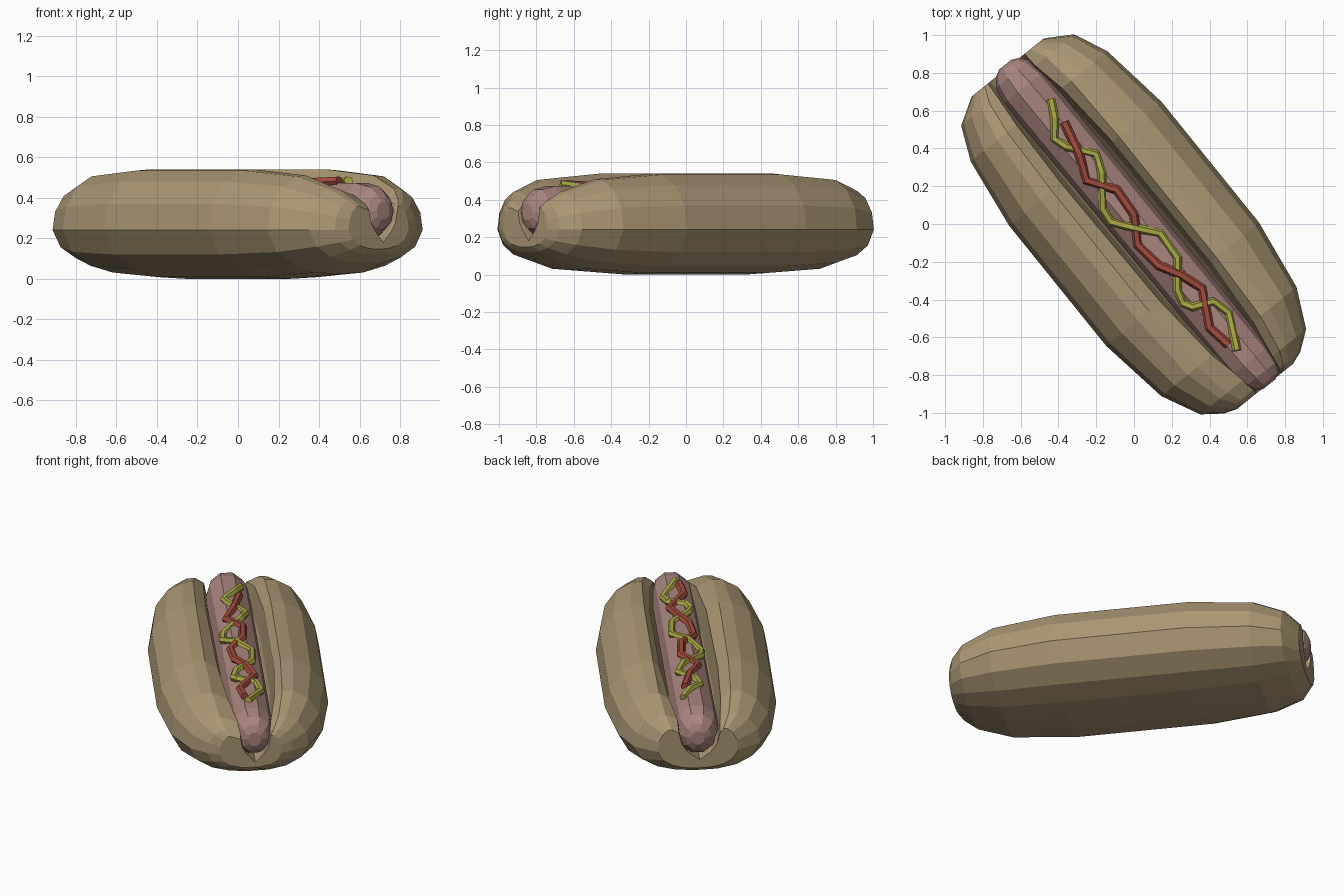
import bpy, bmesh, math

if "Cube" in bpy.data.objects:
    bpy.data.objects.remove(bpy.data.objects["Cube"])

D = (0.628, -0.778)   # long axis of the hot dog
N = (0.778, 0.628)    # sideways axis


def place(u, v, z):
    return (u * D[0] + v * N[0], u * D[1] + v * N[1], z)


def colour(ob, name, rgb):
    mat = bpy.data.materials.new(name)
    mat.diffuse_color = (*rgb, 1)
    mat.use_nodes = True
    mat.node_tree.nodes["Principled BSDF"].inputs["Base Color"].default_value = mat.diffuse_color
    ob.data.materials.append(mat)


def loft(name, rings, rgb):
    bm = bmesh.new()
    vs = [[bm.verts.new(place(*p)) for p in ring] for ring in rings]
    n = len(vs[0])
    for a, b in zip(vs, vs[1:]):
        for i in range(n):
            j = (i + 1) % n
            bm.faces.new((a[i], a[j], b[j], b[i]))
    bm.faces.new(vs[0])
    bm.faces.new(vs[-1][::-1])
    bmesh.ops.recalc_face_normals(bm, faces=bm.faces[:])
    me = bpy.data.meshes.new(name)
    bm.to_mesh(me)
    bm.free()
    ob = bpy.data.objects.new(name, me)
    bpy.context.collection.objects.link(ob)
    colour(ob, name + "_colour", rgb)


def tube(name, pts, radius, rgb):
    cu = bpy.data.curves.new(name, 'CURVE')
    cu.dimensions = '3D'
    cu.bevel_depth = radius
    cu.bevel_resolution = 1
    cu.use_fill_caps = True
    sp = cu.splines.new('POLY')
    sp.points.add(len(pts) - 1)
    sp.use_smooth = False
    for p, (x, y) in zip(sp.points, pts):
        v = x * N[0] + y * N[1] - 0.01
        z = SZ + math.sqrt(SR ** 2 - v ** 2) + 0.003
        p.co = (x, y, z, 1)
    ob = bpy.data.objects.new(name, cu)
    bpy.context.collection.objects.link(ob)
    colour(ob, name + "_colour", rgb)


# Bun: half cross-section, outer skin then groove wall (in groove half-widths)
OUTER = [(0.17, 0.008), (0.33, 0.045), (0.46, 0.12), (0.53, 0.24),
         (0.505, 0.37), (0.42, 0.48), (0.31, 0.535), (0.23, 0.54)]
GROOVE = [(1.0, 0.49), (0.85, 0.33), (0.55, 0.22)]
# position along the axis, half-width, height scale, groove half-width, groove centre
STATIONS = [(-1.065, 0.245, 0.48, 0.125, -0.01), (-0.98, 0.385, 0.7, 0.13, -0.01),
            (-0.8, 0.465, 0.9, 0.155, 0.0), (-0.41, 0.52, 1.0, 0.175, 0.01),
            (0.41, 0.52, 1.0, 0.17, 0.02), (0.8, 0.46, 0.9, 0.14, 0.025),
            (1.005, 0.36, 0.68, 0.1, 0.03), (1.08, 0.26, 0.5, 0.09, 0.03),
            (1.105, 0.19, 0.39, 0.09, 0.03)]


def bun_ring(u, w, s, g, c):
    half = []
    for x, z in OUTER:
        if z < 0.24:
            x *= w / 0.53
        else:
            x = g + (x - g) * (w - g) / (0.53 - g)
        half.append((x, 0.24 + (z - 0.24) * s, 0))
    for x, z in GROOVE:
        half.append((x * g, max(0.21, 0.24 + (z - 0.24) * s), c))
    right = [(u, x + o, z) for x, z, o in half]
    left = [(u, o - x, z) for x, z, o in reversed(half)]
    return [(u, 0, 0.24 - 0.24 * s)] + right + [(u, c, 0.18)] + left


loft("bun", [bun_ring(*s) for s in STATIONS], (0.41, 0.31, 0.175))

# Sausage: ten-sided capsule lying in the groove
SZ, SR = 0.335, 0.145
STEPS = [(-1.085, 0.3, 0), (-1.065, 0.6, 0), (-1.02, 0.86, 0), (-0.93, 1.0, 0),
         (0.95, 0.95, 0.02), (1.04, 0.82, 0.025), (1.09, 0.6, 0.025), (1.11, 0.3, 0.025)]
loft("sausage", [[(u, c + SR * r * math.sin(math.tau * (i + 0.5) / 10) * 0.93,
                   SZ + SR * r * math.cos(math.tau * (i + 0.5) / 10) * 1.05)
                  for i in range(10)] for u, r, c in STEPS], (0.4, 0.235, 0.21))

# Sauce squiggles draped over the sausage
tube("mustard", [(-.44, .66), (-.42, .56), (-.42, .45), (-.36, .41), (-.2, .37),
                 (-.17, .27), (-.165, .08), (-.12, .01), (0, -.02), (.14, -.05),
                 (.23, -.18), (.23, -.35), (.26, -.42), (.31, -.44), (.42, -.41),
                 (.5, -.47), (.545, -.67)], 0.024, (0.4, 0.4, 0.06))
tube("ketchup", [(-.37, .54), (-.29, .37), (-.25, .23), (-.09, .18), (0, .05),
                 (.02, -.11), (.13, -.22), (.25, -.27), (.36, -.34), (.4, -.55),
                 (.5, -.64)], 0.026, (0.36, 0.07, 0.045))
